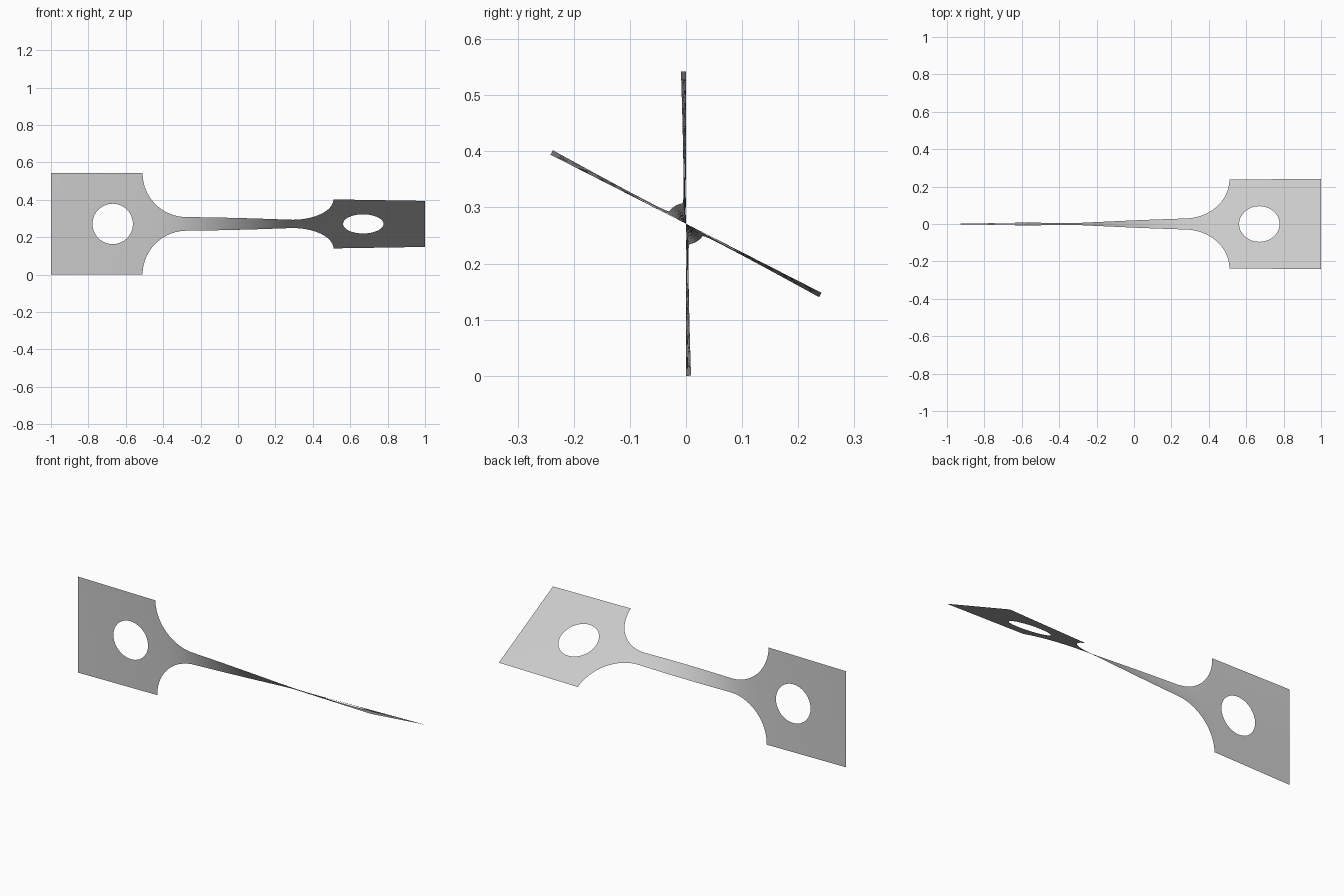
import bpy
import bmesh
from math import sin, cos, pi, sqrt, radians

cube = bpy.data.objects.get("Cube")
if cube:
    bpy.data.objects.remove(cube, do_unlink=True)

HALF = 0.271          # half width of the end plates
NECK = 0.037          # half width of the neck
FILLET = HALF - NECK  # radius of the fillets
SHOULDER = 0.51       # where the plates begin
HOLE_X, HOLE_R = 0.67, 0.108
TWIST = radians(63)
ROWS = 6


def half_width(x):
    """Half width of the flat outline at x."""
    d = abs(x) - (SHOULDER - FILLET)
    if d <= 0:
        return NECK
    if d >= FILLET:
        return HALF
    return NECK + FILLET - sqrt(FILLET ** 2 - d ** 2)


def hole_half(x):
    """Half height of the hole at x."""
    return sqrt(max(0.0, HOLE_R ** 2 - (abs(x) - HOLE_X) ** 2))


def span(a, b, n):
    return [a + (b - a) * i / n for i in range(n)]


# Stations along one half, denser on the round edges, then mirrored
start = SHOULDER - FILLET
half = span(0, start, 16)
half += [start + FILLET * sin(t) for t in span(0, pi / 2, 20)]
half += span(SHOULDER, HOLE_X - HOLE_R, 3)
half += [HOLE_X - HOLE_R * cos(t) for t in span(0, pi, 32)]
half += span(HOLE_X + HOLE_R, 1, 8) + [1.0]
stations = [-x for x in reversed(half[1:])] + half

# The narrow neck takes most of the twist
angles = [0.0]
for a, b in zip(stations, stations[1:]):
    angles.append(angles[-1] + (b - a) * half_width((a + b) / 2) ** -1.5)
angles = [t * TWIST / angles[-1] for t in angles]

# Twisted sheet: an upper and a lower strip that part around the holes
bm = bmesh.new()
for side in (1, -1):
    columns = []
    for x, t in zip(stations, angles):
        low, high = hole_half(x), half_width(x)
        if low < 1e-5:
            low = 0.0
        column = []
        for r in range(ROWS + 1):
            v = side * (low + (high - low) * r / ROWS)
            column.append(bm.verts.new((x, -v * sin(t), HALF + v * cos(t))))
        columns.append(column)
    for c, d in zip(columns, columns[1:]):
        for r in range(ROWS):
            quad = [c[r], d[r], d[r + 1], c[r + 1]]
            bm.faces.new(quad if side > 0 else quad[::-1])
bmesh.ops.remove_doubles(bm, verts=bm.verts, dist=1e-5)
for face in bm.faces:
    face.smooth = True

mesh = bpy.data.meshes.new("twisted_strip")
bm.to_mesh(mesh)
bm.free()
strip = bpy.data.objects.new("twisted_strip", mesh)
bpy.context.collection.objects.link(strip)

# Plain grey
grey = bpy.data.materials.new("light_grey")
grey.use_nodes = True
colour = (0.6, 0.6, 0.6, 1)
grey.diffuse_color = colour
grey.node_tree.nodes["Principled BSDF"].inputs["Base Color"].default_value = colour
mesh.materials.append(grey)
